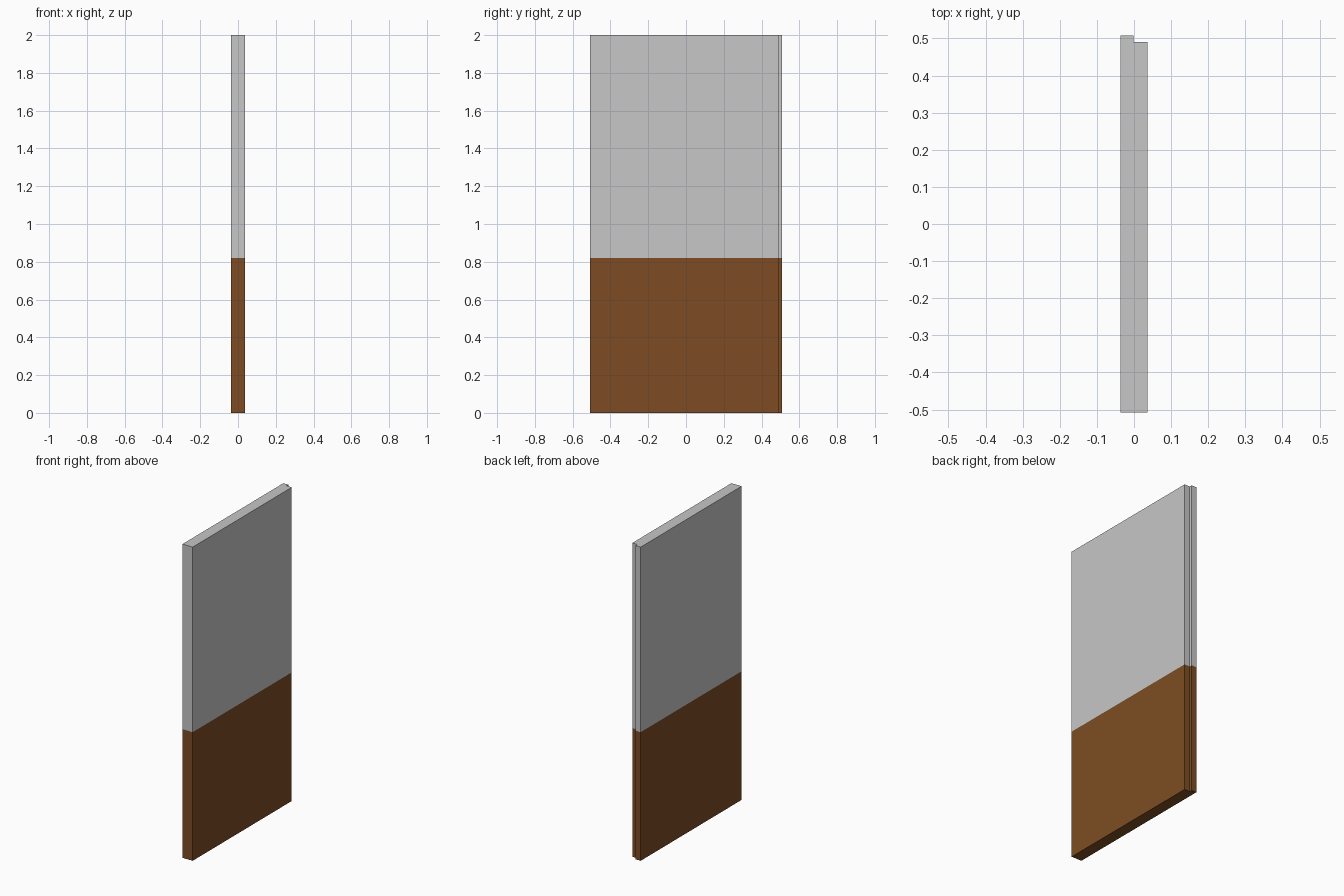
import bpy, bmesh

if "Cube" in bpy.data.objects:
    bpy.data.objects.remove(bpy.data.objects["Cube"])

def material(name, rgb):
    m = bpy.data.materials.new(name)
    m.diffuse_color = (*rgb, 1.0)
    m.use_nodes = True
    m.node_tree.nodes["Principled BSDF"].inputs["Base Color"].default_value = m.diffuse_color
    return m

W, L, H = 0.036, 0.508, 2.0     # half thickness, half length, height
STEP, SPLIT = 0.018, 0.82       # rebate depth, colour line height

# Panel outline with a stepped rebate on the back end
outline = [(-W, -L), (W, -L), (W, L - STEP), (-0.001, L - STEP), (-0.001, L), (-W, L)]
bm = bmesh.new()
base = bm.faces.new([bm.verts.new((x, y, 0)) for x, y in outline])
top = bmesh.ops.extrude_face_region(bm, geom=[base])
verts = [v for v in top["geom"] if isinstance(v, bmesh.types.BMVert)]
bmesh.ops.translate(bm, verts=verts, vec=(0, 0, H))

# Cut at the colour line and colour by height
bmesh.ops.bisect_plane(bm, geom=bm.verts[:] + bm.edges[:] + bm.faces[:],
                       plane_co=(0, 0, SPLIT), plane_no=(0, 0, 1))
bmesh.ops.recalc_face_normals(bm, faces=bm.faces[:])
for f in bm.faces:
    f.material_index = 0 if f.calc_center_median().z < SPLIT else 1

mesh = bpy.data.meshes.new("wall_panel")
bm.to_mesh(mesh)
bm.free()
mesh.materials.append(material("brown", (0.205, 0.073, 0.017)))
mesh.materials.append(material("light grey", (0.57, 0.57, 0.57)))
bpy.context.collection.objects.link(bpy.data.objects.new("wall_panel", mesh))
